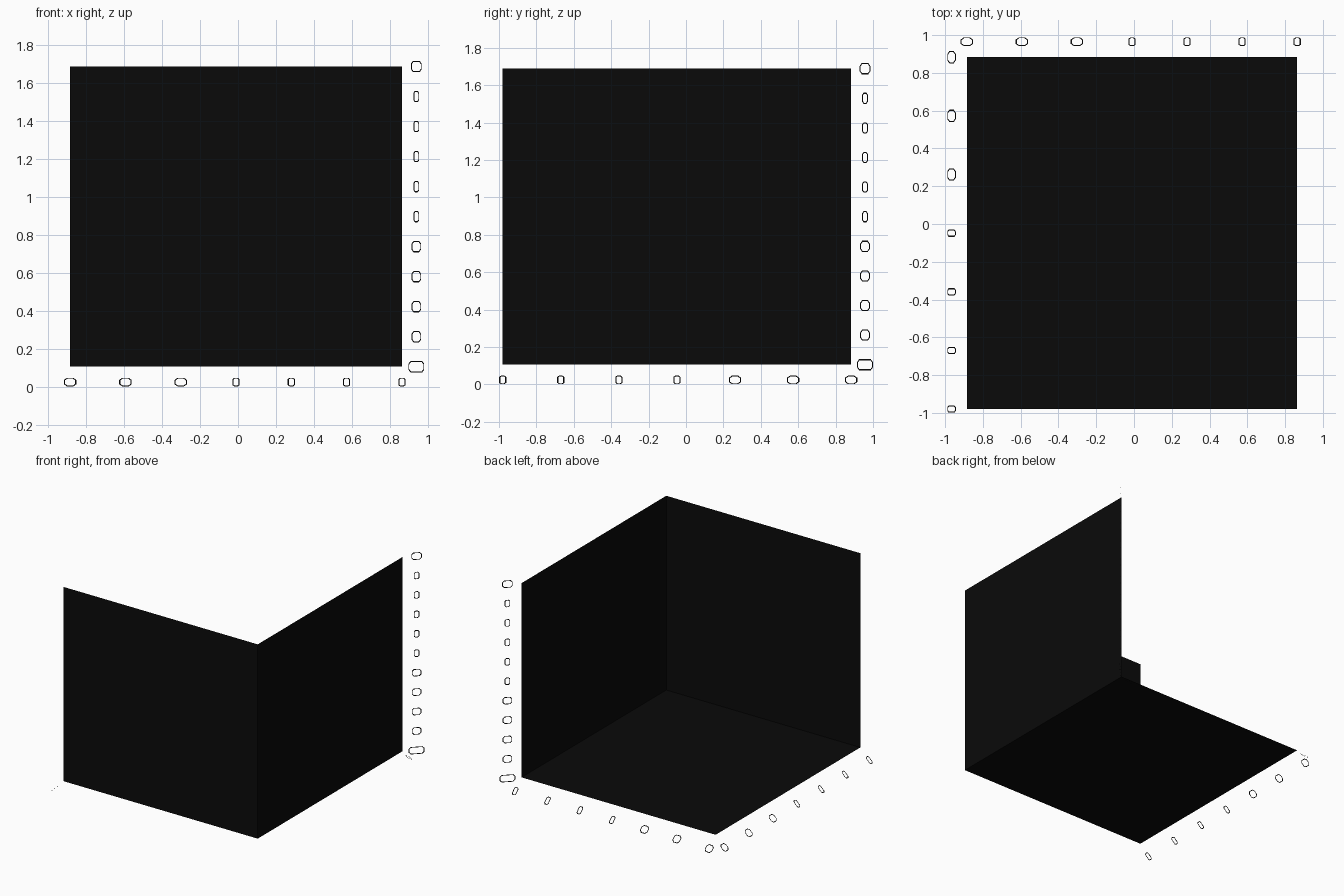
import bpy
from mathutils import Vector

if "Cube" in bpy.data.objects:
    bpy.data.objects.remove(bpy.data.objects["Cube"])

X0, X1 = -0.885, 0.864
Y0, Y1 = -0.98, 0.883
Z0, Z1 = 0.105, 1.688


def material(name, value):
    m = bpy.data.materials.new(name)
    m.diffuse_color = (value, value, value, 1)
    m.use_nodes = True
    m.node_tree.nodes["Principled BSDF"].inputs["Base Color"].default_value = m.diffuse_color
    return m


panel_black = material("panel_black", 0.003)
tick_black = material("tick_black", 0.01)


def make_object(name, verts, faces, mat):
    me = bpy.data.meshes.new(name)
    me.from_pydata(verts, [], faces)
    me.materials.append(mat)
    ob = bpy.data.objects.new(name, me)
    bpy.context.collection.objects.link(ob)
    return ob


def panel(name, origin, u, v):
    o, u, v = Vector(origin), Vector(u), Vector(v)
    make_object(name, [o, o + u, o + u + v, o + v], [(0, 1, 2, 3)], panel_black)


def tick_row(name, start, end, widths, height, along, up, stroke=0.006):
    """Evenly spaced flat outlined tags, each lying in the along/up plane."""
    start, end = Vector(start), Vector(end)
    a, b = Vector(along).normalized(), Vector(up).normalized()
    verts, faces = [], []
    for i, width in enumerate(widths):
        c = start.lerp(end, i / (len(widths) - 1))
        base = len(verts)
        for inset in (0, stroke):
            w, h = width / 2 - inset, height / 2 - inset
            k = min(w, h) * 0.5
            # chamfered outline
            for p, q in ((w, h - k), (w - k, h), (k - w, h), (-w, h - k),
                         (-w, k - h), (k - w, -h), (w - k, -h), (w, k - h)):
                verts.append(c + a * p + b * q)
        for j in range(8):
            n = (j + 1) % 8
            faces.append((base + j, base + n, base + 8 + n, base + 8 + j))
    make_object(name, verts, faces, tick_black)


# Three open panels meeting in one corner
dx, dy, dz = (X1 - X0, 0, 0), (0, Y1 - Y0, 0), (0, 0, Z1 - Z0)
panel("floor_panel", (X0, Y0, Z0), dx, dy)
panel("front_wall_panel", (X0, Y0, Z0), dx, dz)
panel("right_wall_panel", (X1, Y0, Z0), dy, dz)

# Tick tags: two sloping rows below the floor edges, one upright row at the corner
narrow, wide = 0.038, 0.066
floor_widths = [wide] * 3 + [narrow] * 4
tick_row("back_edge_ticks", (X0, 0.965, 0.024), (X1, 0.965, 0.024),
         floor_widths, 0.064, (1, 0, 0), (0, -1, 1))
tick_row("left_edge_ticks", (-0.966, Y1, 0.024), (-0.966, Y0, 0.024),
         floor_widths, 0.064, (0, 1, 0), (1, 0, 1))
tick_row("upright_edge_ticks", (0.94, 0.957, Z0), (0.94, 0.957, Z1),
         [0.118] + [0.072] * 4 + [0.042] * 5 + [0.08], 0.06, (1, 1, 0), (0, 0, 1))
